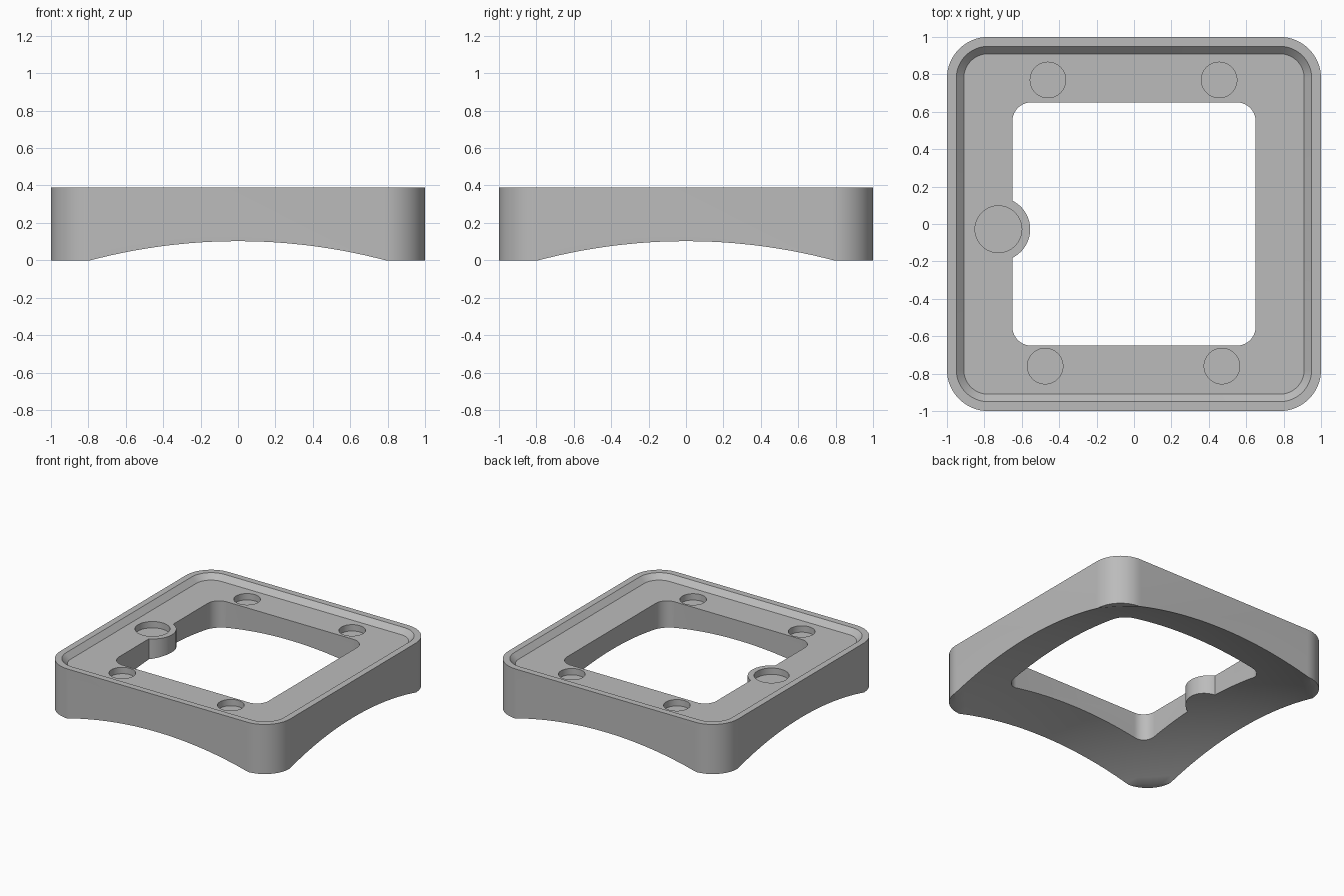
import bpy, bmesh, math

if "Cube" in bpy.data.objects:
    bpy.data.objects.remove(bpy.data.objects["Cube"], do_unlink=True)

TOP, FLOOR = 0.39, 0.35

grey = bpy.data.materials.new("plain grey")
grey.use_nodes = True
colour = (0.5, 0.5, 0.5, 1)
grey.diffuse_color = colour
grey.node_tree.nodes["Principled BSDF"].inputs["Base Color"].default_value = colour


def rounded_square(half, radius, z, steps=16):
    """Loop of points around a square with rounded corners."""
    points = []
    for corner in range(4):
        mid = math.radians(45 + 90 * corner)
        cx = math.copysign(half - radius, math.cos(mid))
        cy = math.copysign(half - radius, math.sin(mid))
        for i in range(steps + 1):
            a = math.radians(90 * (corner + i / steps))
            points.append((cx + radius * math.cos(a), cy + radius * math.sin(a), z))
    return points


def circle(x, y, radius, z, steps=64):
    turn = math.tau / steps
    return [(x + radius * math.cos(i * turn), y + radius * math.sin(i * turn), z)
            for i in range(steps)]


def loft(name, loops, helper=True):
    """Closed solid through a stack of loops, lowest first."""
    bm = bmesh.new()
    rings = [[bm.verts.new(p) for p in loop] for loop in loops]
    for low, high in zip(rings, rings[1:]):
        for i in range(len(low)):
            j = (i + 1) % len(low)
            bm.faces.new((low[i], low[j], high[j], high[i]))
    bm.faces.new(rings[0][::-1])
    bm.faces.new(rings[-1])
    mesh = bpy.data.meshes.new(name)
    bm.to_mesh(mesh)
    bm.free()
    mesh.materials.append(grey)
    obj = bpy.data.objects.new(name, mesh)
    bpy.context.collection.objects.link(obj)
    obj.hide_render = helper
    return obj


def cut(target, cutter):
    """Subtract the cutter and remove it."""
    bpy.context.view_layer.objects.active = target
    mod = target.modifiers.new("cut", "BOOLEAN")
    mod.operation, mod.solver, mod.object = "DIFFERENCE", "EXACT", cutter
    bpy.ops.object.modifier_apply(modifier=mod.name)
    bpy.data.objects.remove(cutter, do_unlink=True)


# Outer block
frame = loft("frame", [rounded_square(1, 0.22, z) for z in (0, TOP)], helper=False)

# Shallow tray with sloping sides
cut(frame, loft("tray_cutter", [rounded_square(0.91, 0.13, FLOOR),
                                rounded_square(0.97, 0.19, FLOOR + 0.06)]))

# Window, leaving a round boss on the right side
BOSS = (-0.725, -0.028)
window = loft("window_cutter", [rounded_square(0.65, 0.1, z) for z in (-0.3, 0.6)])
cut(window, loft("boss", [circle(*BOSS, 0.17, z) for z in (-0.4, 0.7)]))
cut(frame, window)

# Blind round pockets
pockets = [(-0.46, 0.77, 0.095), (0.455, 0.77, 0.095),
           (-0.475, -0.76, 0.095), (0.47, -0.76, 0.095), (*BOSS, 0.125)]
for x, y, radius in pockets:
    cut(frame, loft("pocket_cutter", [circle(x, y, radius, z) for z in (FLOOR - 0.05, 0.5)]))

# Shallow spherical hollow underneath
R, CENTRE = 3.25, -2.99
reach = [1.6 - 1.55 * i / 24 for i in range(25)]
dome = [circle(0, 0, 1.6, -0.5, 96)]
dome += [circle(0, 0, r, CENTRE + math.sqrt(R * R - r * r), 96) for r in reach]
cut(frame, loft("dome_cutter", dome))

# Smooth curves, sharp edges
bpy.ops.object.select_all(action="DESELECT")
frame.select_set(True)
bpy.context.view_layer.objects.active = frame
bpy.ops.object.shade_smooth_by_angle(angle=math.radians(25))
